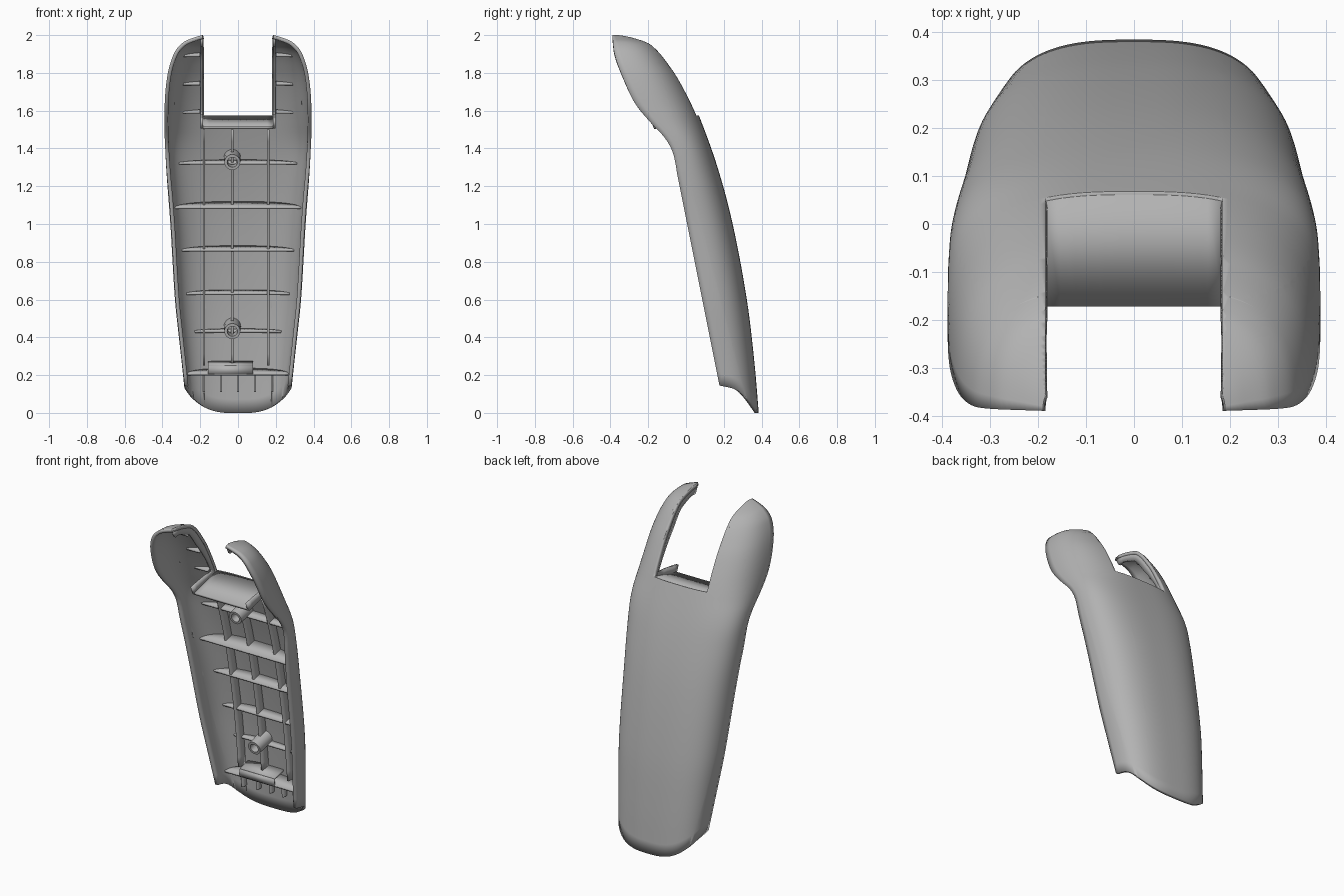
import bpy, bmesh, math
from mathutils import Vector, Matrix

if "Cube" in bpy.data.objects:
    bpy.data.objects.remove(bpy.data.objects["Cube"])

grey = bpy.data.materials.new("plain grey")
grey.use_nodes = True
grey.diffuse_color = (0.45, 0.45, 0.45, 1)
grey.node_tree.nodes["Principled BSDF"].inputs["Base Color"].default_value = grey.diffuse_color

# Profiles along the height: (z, value)
HALF_WIDTH = [(0, .28), (.15, .294), (.4, .32), (.6, .34), (1, .362), (1.3, .382), (1.6, .389),
              (1.79, .373), (1.91, .335), (1.965, .285), (1.99, .225), (2, .19)]
FRONT_Y = [(0, .206), (.145, .177), (1.25, -.044), (1.38, -.07), (1.46, -.115), (1.54, -.19),
           (1.64, -.27), (1.79, -.34), (1.9, -.378), (2, -.39)]
BACK_Y = [(0, .385), (.27, .362), (.6, .322), (1, .247), (1.3, .167), (1.57, .07), (1.7, .01),
          (1.82, -.06), (1.95, -.167), (1.985, -.25), (2, -.31)]
BOTTOM_Z = [(.15, .148), (.177, .145), (.27, .12), (.33, .07), (.385, 0)]
POWER = 2.8
NOTCH = .185
NOTCH_Z = 1.575


def curve(table, v):
    """Smooth interpolation through a profile."""
    v = min(max(v, table[0][0]), table[-1][0])
    k = 0
    while k < len(table) - 2 and v > table[k + 1][0]:
        k += 1

    def slope(i):
        a, b = table[max(i - 1, 0)], table[min(i + 1, len(table) - 1)]
        return (b[1] - a[1]) / (b[0] - a[0])
    (x0, y0), (x1, y1) = table[k], table[k + 1]
    h = x1 - x0
    t = (v - x0) / h
    c = y1 - y0
    m0, m1 = slope(k) * h, slope(k + 1) * h
    return y0 + t * (m0 + t * (3 * c - 2 * m0 - m1 + t * (m0 + m1 - 2 * c)))


def back(x, z):
    """Outer skin position y at a given x and z."""
    r = min(abs(x) / curve(HALF_WIDTH, z), 1)
    f = curve(FRONT_Y, z)
    return f + (curve(BACK_Y, z) - f) * (1 - r ** POWER) ** (1 / POWER)


def finish(name, bm, thickness=0, offset=0):
    mesh = bpy.data.meshes.new(name)
    bm.to_mesh(mesh)
    bm.free()
    mesh.materials.append(grey)
    ob = bpy.data.objects.new(name, mesh)
    bpy.context.collection.objects.link(ob)
    if thickness:
        mod = ob.modifiers.new("thickness", 'SOLIDIFY')
        mod.thickness = thickness
        mod.offset = offset
    bpy.ops.object.select_all(action='DESELECT')
    ob.select_set(True)
    bpy.context.view_layer.objects.active = ob
    bpy.ops.object.shade_smooth_by_angle(angle=math.radians(30))
    return ob


def grid(bm, rows, closed=False):
    rows = [[bm.verts.new(p) for p in row] for row in rows]
    for a, b in zip(rows, rows[1:]):
        n = len(a)
        for j in range(n if closed else n - 1):
            k = (j + 1) % n
            bm.faces.new((a[j], a[k], b[k], b[j]))


def plate(name, edge_a, edge_b, thickness=.012):
    bm = bmesh.new()
    grid(bm, [edge_a, edge_b])
    return finish(name, bm, thickness)


# Outer shell: lofted arch sections with a curved bottom edge
def skin_point(s, t):
    c, sn = math.cos(t), max(math.sin(t), 0)
    z = s
    for _ in range(8):
        f = curve(FRONT_Y, z)
        y = f + (curve(BACK_Y, z) - f) * sn ** (2 / POWER)
        low = curve(BOTTOM_Z, y)
        z = low + s / 2 * (2 - low)
    x = math.copysign(abs(c) ** (2 / POWER), c) * curve(HALF_WIDTH, z)
    return Vector((x, y, z))


ROWS, COLS = 72, 56
bm = bmesh.new()
grid(bm, [[skin_point(2 * (1 - (1 - i / ROWS) ** 2.4), math.pi * j / COLS)
           for j in range(COLS + 1)] for i in range(ROWS + 1)])


def split(co, no):
    bmesh.ops.bisect_plane(bm, geom=bm.verts[:] + bm.edges[:] + bm.faces[:], dist=1e-5,
                           plane_co=co, plane_no=no)


# Flattened side band in front of a slanted crease
crease = Vector((0, .3, .15))
normal = Vector((0, -1.15, -.3)).normalized()
split(crease, normal)
for v in bm.verts:
    d = (v.co - crease).dot(normal)
    fade = min(max((1.45 - v.co.z) / .3, 0), 1)
    if d > 0:
        v.co.x *= 1 - .3 * d * fade

# Notch between the two arms
for side in (-1, 1):
    split((side * NOTCH, 0, 0), (1, 0, 0))
split((0, 0, NOTCH_Z), (0, 0, 1))
gone = [f for f in bm.faces if abs(f.calc_center_median().x) < NOTCH
        and f.calc_center_median().z > NOTCH_Z]
bmesh.ops.delete(bm, geom=gone, context='FACES')
finish("shell", bm, .02, -1)

# Notch floor
xs = [NOTCH * (k / 6 - 1) for k in range(13)]
plate("notch_floor", [(x, back(x, NOTCH_Z) - .005, NOTCH_Z - .01) for x in xs],
      [(x, -.17, 1.51) for x in xs], .016)

# Rims around the open inner sides of the arms
for side, label in ((1, "left"), (-1, "right")):
    x = side * (NOTCH + .007)
    zs = [NOTCH_Z - .02 + (1.996 - NOTCH_Z + .02) * math.sin(k / 24 * math.pi / 2) for k in range(25)]
    path = [Vector((x, -.17 + .04 * k, 1.505 + .01 * k)) for k in range(5)]
    path += [Vector((x, back(x, z) - .004, z - .002)) for z in zs]
    path.append(Vector((x, -.385, 1.988)))
    heart = Vector((x, -.26, 1.74))
    inner = [p + (heart - p).normalized() * .055 for p in path]
    plate(label + "_arm_rim", path, inner, .015)


# Horizontal ribs, tilted square to the back
def rib(name, z, half, start=None, depth=0):
    start = -half if start is None else start
    front = back(half, z) - .02 - depth
    xs = [start + (half - start) * k / 24 for k in range(25)]
    rear = []
    for x in xs:
        y = max(back(x, z) - .012, front + .002)
        rear.append((x, y - .3 * (.25 * (y - front)), z + .25 * (y - front)))
    plate(name, [(x, front, z) for x in xs], rear)


for n, (z, half) in enumerate([(1.32, .32), (1.085, .345), (.86, .305), (.63, .28), (.43, .235)]):
    rib("cross_rib_%d" % n, z, half)
rib("bottom_shelf", .205, .27, depth=.02)
for z in (1.59, 1.74, 1.89):
    for side in (-1, 1):
        rib("arm_rib", z, side * .3, side * .2)


# Upright ribs
def upright(name, x, z0, z1, depth):
    zs = [z0 + (z1 - z0) * k / 20 for k in range(21)]
    plate(name, [(x, back(x, z) - .012, z) for z in zs],
          [(x, back(x, z) - .02 - depth, z) for z in zs])


for n, x in enumerate((-.18, -.03, .16)):
    upright("upright_rib_%d" % n, x, .25, 1.5, .06)
for n in range(5):
    upright("bottom_gusset_%d" % n, -.18 + .09 * n, .11, .21, .035)

# Raised step on the bottom shelf
y_step = back(.27, .205) - .04
plate("shelf_step", [(-.16, y_step, .25), (.08, y_step, .25)],
      [(-.16, .345, .27), (.08, .345, .27)])
plate("shelf_step_front", [(-.16, y_step, .205), (.08, y_step, .205)],
      [(-.16, y_step, .25), (.08, y_step, .25)])

# Hollow screw bosses
for label, z in (("upper", 1.34), ("lower", .445)):
    length = .13
    rings = [(.045, 0), (.042, length), (.027, length), (.027, .02)]
    bm = bmesh.new()
    grid(bm, [[(r * math.cos(math.tau * k / 24), r * math.sin(math.tau * k / 24), h)
               for k in range(24)] for r, h in rings], closed=True)
    bmesh.ops.holes_fill(bm, edges=[e for e in bm.edges if e.is_boundary])
    bmesh.ops.recalc_face_normals(bm, faces=bm.faces[:])
    turn = Vector((0, -1, -.22)).to_track_quat('Z', 'Y').to_matrix().to_4x4()
    place = Matrix.Translation((-.03, back(0, z) - .012, z + .015))
    bmesh.ops.transform(bm, matrix=place @ turn, verts=bm.verts[:])
    finish(label + "_boss", bm)
